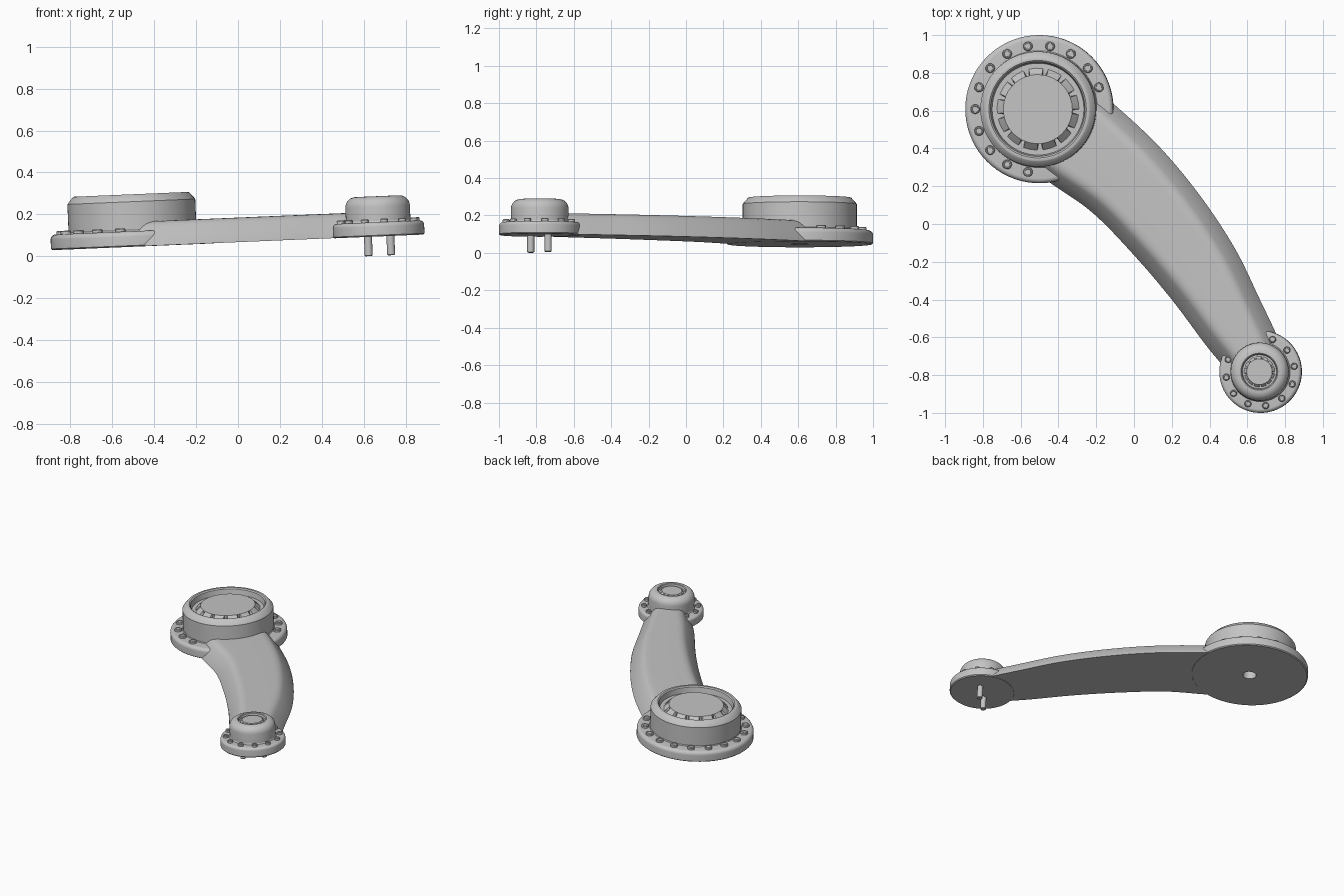
import bpy, bmesh, math
from mathutils import Matrix, Vector

cube = bpy.data.objects.get("Cube")
if cube:
    bpy.data.objects.remove(cube)

# Single grey finish
grey = bpy.data.materials.new("plain grey")
grey.use_nodes = True
colour = (0.55, 0.55, 0.55, 1)
grey.diffuse_color = colour
grey.node_tree.nodes["Principled BSDF"].inputs["Base Color"].default_value = colour

# The whole model leans slightly, rising towards +x
TILT = Matrix.Translation((0, 0, 0.067)) @ Matrix.Rotation(-math.atan(0.042), 4, 'Y')


def finish(name, bm, place=(0, 0, 0), angle=30):
    bmesh.ops.remove_doubles(bm, verts=bm.verts, dist=0.0001)
    bmesh.ops.recalc_face_normals(bm, faces=bm.faces)
    mesh = bpy.data.meshes.new(name)
    bm.to_mesh(mesh)
    bm.free()
    mesh.materials.append(grey)
    ob = bpy.data.objects.new(name, mesh)
    bpy.context.collection.objects.link(ob)
    ob.matrix_world = TILT @ Matrix.Translation(place)
    bpy.ops.object.select_all(action='DESELECT')
    ob.select_set(True)
    bpy.context.view_layer.objects.active = ob
    bpy.ops.object.shade_smooth_by_angle(angle=math.radians(angle))
    return ob


def lathe(name, profile, place, steps=72):
    bm = bmesh.new()
    verts = [bm.verts.new((r, 0, z)) for r, z in profile]
    edges = [bm.edges.new(pair) for pair in zip(verts, verts[1:])]
    bmesh.ops.spin(bm, geom=verts + edges, cent=(0, 0, 0), axis=(0, 0, 1),
                   angle=math.tau, steps=steps)
    return finish(name, bm, place)


def rounded(r, z, size, steps=6):
    """Quarter-round corner, from the outer wall to the top."""
    return [(r - size + size * math.cos(a), z - size + size * math.sin(a))
            for a in (math.pi / 2 * i / steps for i in range(steps + 1))]


def toothed_knob(name, place, inner, outer, low, high, teeth):
    """Raised disc with a sloped skirt that is notched all round."""
    bm = bmesh.new()
    pattern = [(0, outer), (0.35, outer), (0.72, outer), (0.78, inner), (0.94, inner)]
    ring = [(math.tau * (k + f) / teeth, r) for k in range(teeth) for f, r in pattern]
    base = [bm.verts.new((r * math.cos(a), r * math.sin(a), low)) for a, r in ring]
    top = [bm.verts.new((inner * math.cos(a), inner * math.sin(a), high)) for a, r in ring]
    for i in range(len(ring)):
        j = (i + 1) % len(ring)
        bm.faces.new((base[i], base[j], top[j], top[i]))
    bm.faces.new(top)
    return finish(name, bm, place, 20)


def bolts(name, centre, ring, radius, low, high, angles):
    for n, deg in enumerate(angles):
        a = math.radians(deg)
        place = (centre[0] + ring * math.cos(a), centre[1] + ring * math.sin(a), 0)
        lathe(f"{name}_{n + 1}", [(radius, low), (radius, high - 0.004),
              (radius * 0.8, high), (radius * 0.65, high),
              (radius * 0.6, high - 0.003), (0, high - 0.003)], place, 16)


def smooth_path(points, steps=8):
    """Catmull-Rom curve through a few points."""
    p = [Vector(q) for q in points]
    p = [2 * p[0] - p[1]] + p + [2 * p[-1] - p[-2]]
    out = []
    for a, b, c, d in zip(p, p[1:], p[2:], p[3:]):
        for i in range(steps):
            t = i / steps
            out.append(0.5 * (2 * b + (c - a) * t + (2 * a - 5 * b + 4 * c - d) * t * t
                              + (3 * b - a - 3 * c + d) * t ** 3))
    return out + [p[-2]]


# Curved arm with sloped sides and a soft-edged flat top
left = smooth_path([(-0.55, 0.30), (-0.44, 0.215), (-0.22, 0.06), (0.0, -0.165),
                    (0.2, -0.40), (0.376, -0.635), (0.47, -0.75), (0.56, -0.87)])
right = smooth_path([(-0.22, 0.72), (-0.09, 0.62), (0.138, 0.405), (0.35, 0.15),
                     (0.535, -0.13), (0.667, -0.40), (0.757, -0.59), (0.81, -0.73)])
side = [(0, 0.001), (0.003, 0.012), (0.065, 0.092), (0.077, 0.104),
        (0.092, 0.112), (0.11, 0.117), (0.13, 0.118)]
bm = bmesh.new()
sections = []
for l, r in zip(left, right):
    across = (r - l).normalized()
    pts = [(l + across * d, z) for d, z in side]
    pts += [(r - across * d, z) for d, z in reversed(side)]
    sections.append([bm.verts.new((p.x, p.y, z)) for p, z in pts])
for s, t in zip(sections, sections[1:]):
    for i in range(len(s)):
        j = (i + 1) % len(s)
        bm.faces.new((s[i], s[j], t[j], t[i]))
bm.faces.new(sections[0])
bm.faces.new(sections[-1])
finish("arm", bm)

# Large end: flange with a socket underneath, hub with recess, notched knob
BIG = (-0.5, 0.608, 0)
lathe("large_flange", [(0, 0.06), (0.045, 0.06), (0.045, 0), (0.385, 0), (0.392, 0.006)]
      + rounded(0.392, 0.074, 0.025) + [(0.29, 0.074)], BIG)
lathe("large_hub", [(0.312, 0.07), (0.305, 0.08), (0.305, 0.215), (0.3, 0.222),
                    (0.277, 0.248), (0.272, 0.25), (0.258, 0.25), (0.25, 0.243),
                    (0.243, 0.205), (0, 0.205)], BIG)
toothed_knob("large_knob", BIG, 0.183, 0.218, 0.204, 0.238, 13)
bolts("large_bolt", BIG, 0.338, 0.025, 0.07, 0.09, range(20, 261, 20))

# Small end: flange, domed hub, notched knob
SMALL = (0.672, -0.782, 0)
lathe("small_flange", [(0, 0), (0.212, 0), (0.218, 0.006)]
      + rounded(0.218, 0.068, 0.02) + [(0.14, 0.068)], SMALL)
lathe("small_hub", [(0.16, 0.065), (0.154, 0.075)] + rounded(0.154, 0.192, 0.05)
      + [(0.098, 0.192), (0.093, 0.188), (0.09, 0.172), (0, 0.172)], SMALL)
toothed_knob("small_knob", SMALL, 0.068, 0.082, 0.171, 0.186, 13)
bolts("small_bolt", SMALL, 0.182, 0.018, 0.064, 0.084,
      [a for a in range(9, 360, 30) if not 80 < a < 140])

# Two locating pins beneath the small end
for n, (x, y) in enumerate([(0.62, -0.83), (0.727, -0.737)]):
    lathe(f"pin_{n + 1}", [(0.019, 0.005), (0.019, -0.088), (0.015, -0.092), (0, -0.092)],
          (x, y, 0), 20)
